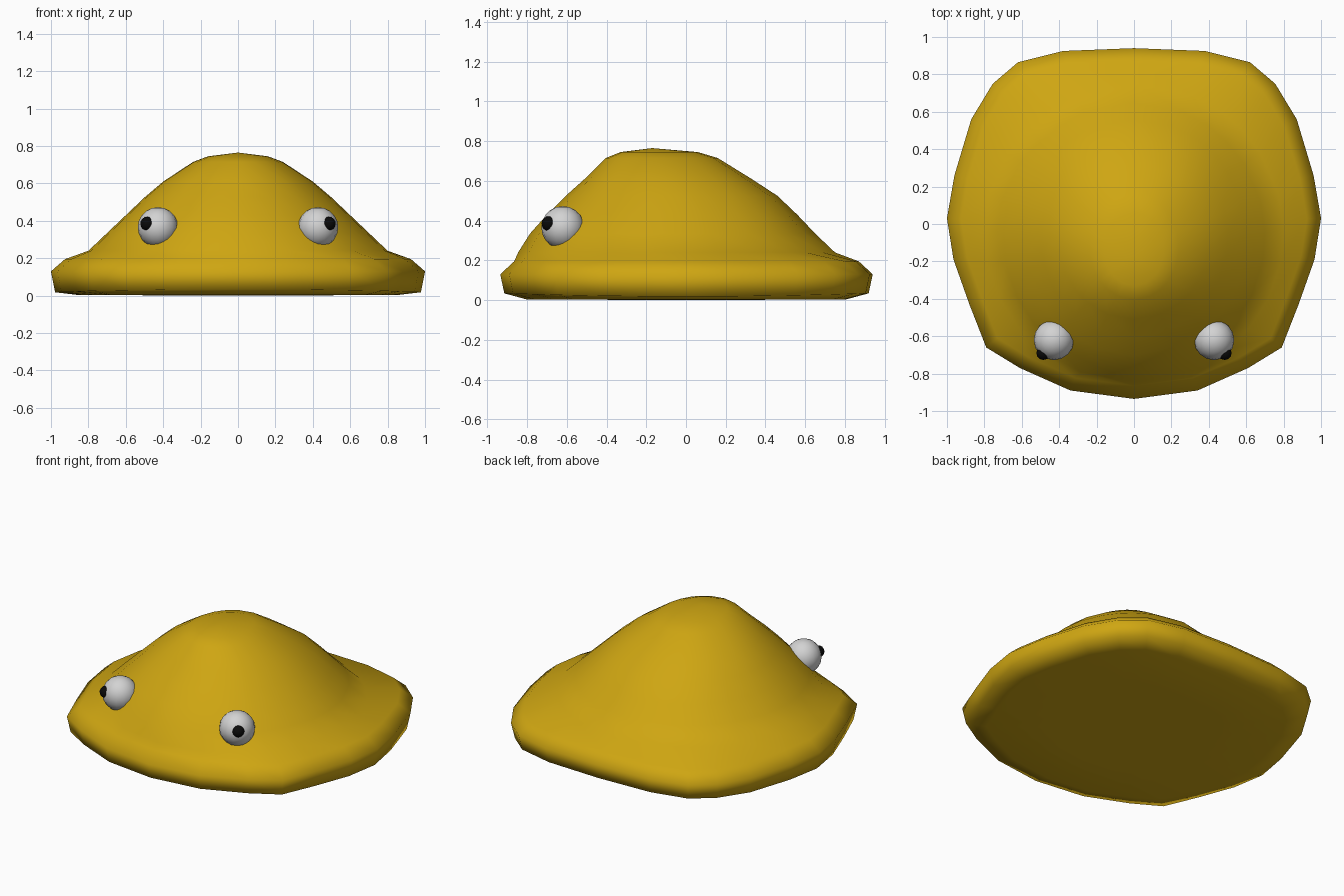
import bpy, bmesh, math
from mathutils import Vector

if "Cube" in bpy.data.objects:
    bpy.data.objects.remove(bpy.data.objects["Cube"])


def material(name, rgb):
    m = bpy.data.materials.new(name)
    m.diffuse_color = (*rgb, 1)
    m.use_nodes = True
    m.node_tree.nodes["Principled BSDF"].inputs["Base Color"].default_value = m.diffuse_color
    return m


yellow = material("mustard yellow", (0.62, 0.38, 0.006))
white = material("eye white", (0.65, 0.65, 0.65))
black = material("pupil black", (0.003, 0.003, 0.003))

# Rim outline, right half from back to front, then mirrored
half = [(0, .94), (.38, .925), (.62, .865), (.755, .75), (.87, .56), (.96, .26),
        (1, .03), (.965, -.19), (.88, -.43), (.79, -.66), (.61, -.77), (.34, -.89), (0, -.935)]
outline = half + [(-x, y) for x, y in half[-2:0:-1]]


def rim_ring(scale, z, edge_lift=0):
    return [Vector((x * scale, y * scale, z + edge_lift * y * y)) for x, y in outline]


def dome_ring(half_width, front, back, z):
    cy, ry = (front + back) / 2, (back - front) / 2
    ring = []
    for x, y in outline:
        a = math.atan2(y, x)
        ring.append(Vector((half_width * math.cos(a), cy + ry * math.sin(a), z)))
    return ring


# Body: rings lofted from the underside, round the rim, up to the crown
rings = [rim_ring(.5, .002), rim_ring(.86, .004), rim_ring(.978, .018, .018), rim_ring(1, .13),
         rim_ring(.925, .195), dome_ring(.80, -.845, .75, .24), dome_ring(.70, -.785, .65, .335),
         dome_ring(.60, -.70, .56, .43), dome_ring(.50, -.605, .46, .525),
         dome_ring(.40, -.51, .33, .61), dome_ring(.24, -.405, .16, .715),
         dome_ring(.16, -.33, .06, .745)]
bm = bmesh.new()
loops = [[bm.verts.new(p) for p in ring] for ring in rings]
n = len(outline)
for low, high in zip(loops, loops[1:]):
    for i in range(n):
        j = (i + 1) % n
        bm.faces.new((low[i], low[j], high[j], high[i]))
for loop, point in ((loops[0], (0, 0, 0)), (loops[-1], (0, -.17, .765))):
    tip = bm.verts.new(point)
    for i in range(n):
        bm.faces.new((loop[i], loop[(i + 1) % n], tip))
bmesh.ops.recalc_face_normals(bm, faces=bm.faces)
for f in bm.faces:
    f.smooth = True
mesh = bpy.data.meshes.new("body")
bm.to_mesh(mesh)
bm.free()
mesh.materials.append(yellow)
bpy.context.collection.objects.link(bpy.data.objects.new("body", mesh))


def ball(name, radius, location, mat, segments, rings):
    bpy.ops.mesh.primitive_uv_sphere_add(segments=segments, ring_count=rings,
                                         radius=radius, location=location)
    o = bpy.context.object
    o.name = name
    o.data.materials.append(mat)
    bpy.ops.object.shade_smooth()


# Eyes sunk into the dome, pupils looking outward
for side, s in (("left", -1), ("right", 1)):
    ball(side + "_eye", .108, (s * .428, -.62, .365), white, 16, 10)
    ball(side + "_pupil", .037, (s * .485, -.69, .385), black, 12, 8)
